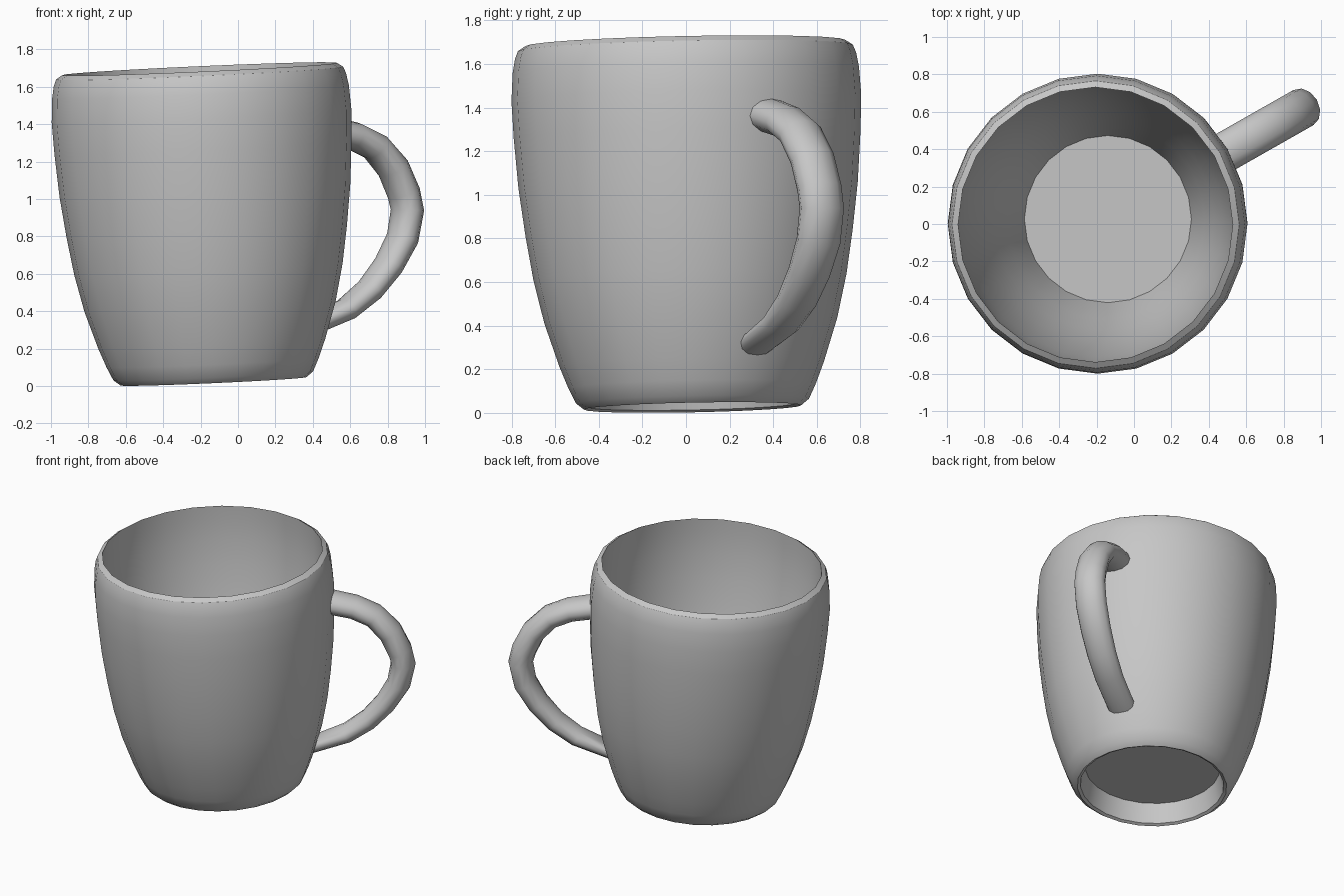
import bpy, bmesh, math
from mathutils import Vector

if "Cube" in bpy.data.objects:
    bpy.data.objects.remove(bpy.data.objects["Cube"])

grey = bpy.data.materials.new("grey_ceramic")
grey.diffuse_color = (0.57, 0.57, 0.57, 1)
grey.use_nodes = True
grey.node_tree.nodes["Principled BSDF"].inputs["Base Color"].default_value = grey.diffuse_color

def finish(name, bm, angle):
    bmesh.ops.recalc_face_normals(bm, faces=bm.faces)
    me = bpy.data.meshes.new(name)
    bm.to_mesh(me)
    bm.free()
    me.materials.append(grey)
    ob = bpy.data.objects.new(name, me)
    bpy.context.collection.objects.link(ob)
    bpy.ops.object.select_all(action='DESELECT')
    ob.select_set(True)
    bpy.context.view_layer.objects.active = ob
    bpy.ops.object.shade_smooth_by_angle(angle=math.radians(angle))
    return ob

def skin(rings):
    """Bridge rings of points into a closed tube with capped ends."""
    bm = bmesh.new()
    loops = [[bm.verts.new(p) for p in r] for r in rings]
    n = len(loops[0])
    for a, b in zip(loops, loops[1:]):
        for i in range(n):
            j = (i + 1) % n
            bm.faces.new((a[i], a[j], b[j], b[i]))
    bm.faces.new(loops[0])
    bm.faces.new(loops[-1])
    return bm

# cup body: underside recess, foot, outer wall, lip, inner wall, floor (radius, height)
profile = [(0.45, 0.15), (0.478, 0.01), (0.498, 0), (0.535, 0.03), (0.568, 0.1), (0.607, 0.2),
           (0.672, 0.4), (0.718, 0.6), (0.75, 0.8), (0.778, 1.02), (0.795, 1.25),
           (0.802, 1.42), (0.794, 1.55), (0.782, 1.615), (0.768, 1.65), (0.735, 1.672),
           (0.738, 1.58), (0.735, 1.42), (0.718, 1.25), (0.69, 1.04), (0.645, 0.82),
           (0.588, 0.62), (0.53, 0.45), (0.48, 0.3), (0.447, 0.19)]
SIDES = 24
angles = [2 * math.pi * i / SIDES for i in range(SIDES)]
body = finish("cup_body", skin([[(r * math.cos(t), r * math.sin(t), h) for t in angles]
                                for r, h in profile]), 29)
# the cup leans slightly
body.rotation_mode = 'QUATERNION'
body.rotation_quaternion = Vector((0, 0, 1)).rotation_difference(Vector((-0.045, -0.02, 1)))
body.location = (-0.131, 0.03, 0.025)

# handle: path in an upright radial plane (x, z, in-plane half thickness)
path = [(0.51, 1.362, 0.08), (0.62, 1.335, 0.077), (0.735, 1.278, 0.078), (0.83, 1.165, 0.082),
        (0.887, 1.03, 0.083), (0.906, 0.94, 0.083), (0.88, 0.79, 0.08), (0.805, 0.645, 0.074),
        (0.705, 0.515, 0.068), (0.58, 0.41, 0.062), (0.415, 0.325, 0.065)]
out = Vector((0.87, 0.494, 0)).normalized()
side = Vector((-out.y, out.x, 0))
pts = [Vector((x, 0.013 + 0.568 * (x + 0.167), z)) for x, z, _ in path]
rings = []
for i, p in enumerate(pts):
    tangent = (pts[min(i + 1, len(pts) - 1)] - pts[max(i - 1, 0)]).normalized()
    across = side.cross(tangent).normalized()
    if i == 0:                       # ends lie flush with the wall
        across = Vector((0, 0, -1))
        p = p - out * 0.02
    elif i == len(pts) - 1:
        across = out * 0.28 + Vector((0, 0, 0.96))
        p = p - out * 0.02
    width = 0.108 - 0.03 * max(0, 0.75 - p.z)
    rings.append([p + across * (path[i][2] * math.cos(k * math.pi / 6))
                  + side * (width * math.sin(k * math.pi / 6)) for k in range(12)])
finish("handle", skin(rings), 50)
